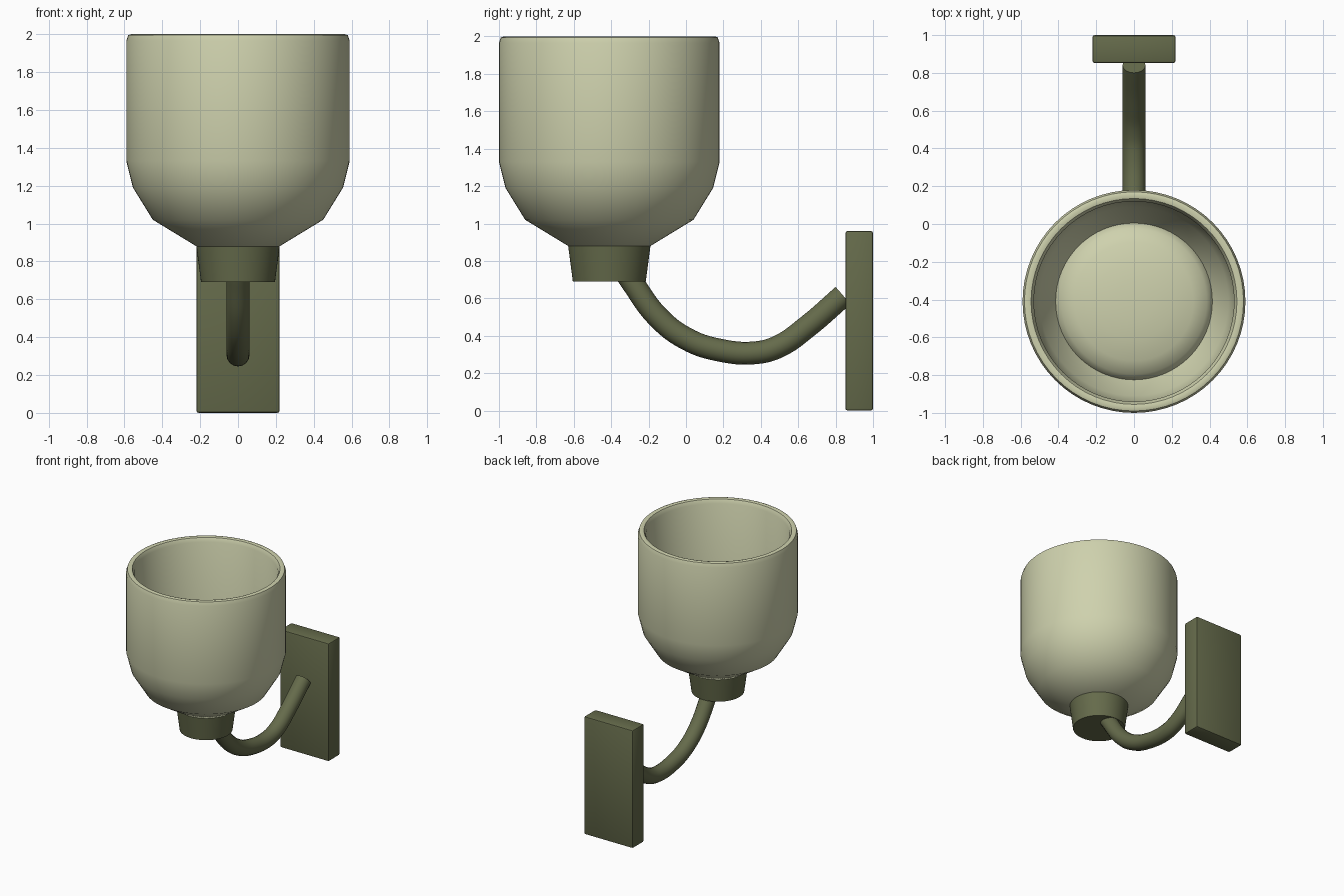
import bpy, bmesh, math
from mathutils import Matrix, Vector

if "Cube" in bpy.data.objects:
    bpy.data.objects.remove(bpy.data.objects["Cube"])

CY = -0.41  # shade axis position in y


def material(name, rgb):
    m = bpy.data.materials.new(name)
    m.diffuse_color = (*rgb, 1)
    m.use_nodes = True
    m.node_tree.nodes["Principled BSDF"].inputs["Base Color"].default_value = m.diffuse_color
    return m


CREAM = material("pale cream", (0.62, 0.64, 0.42))
OLIVE = material("dark olive", (0.130, 0.146, 0.070))


def finish(obj, mat, angle=40):
    obj.data.materials.clear()
    obj.data.materials.append(mat)
    bpy.ops.object.select_all(action='DESELECT')
    obj.select_set(True)
    bpy.context.view_layer.objects.active = obj
    bpy.ops.object.shade_smooth_by_angle(angle=math.radians(angle))


def from_bmesh(name, bm, mat):
    bmesh.ops.recalc_face_normals(bm, faces=bm.faces)
    me = bpy.data.meshes.new(name)
    bm.to_mesh(me)
    bm.free()
    obj = bpy.data.objects.new(name, me)
    bpy.context.collection.objects.link(obj)
    finish(obj, mat)
    return obj


def lathe(name, profile, mat, steps=64):
    bm = bmesh.new()
    vs = [bm.verts.new((r, CY, z)) for r, z in profile]
    es = [bm.edges.new(p) for p in zip(vs, vs[1:])]
    bmesh.ops.spin(bm, geom=vs + es, cent=(0, CY, 0), axis=(0, 0, 1),
                   angle=2 * math.pi, steps=steps)
    bmesh.ops.remove_doubles(bm, verts=bm.verts, dist=1e-4)
    return from_bmesh(name, bm, mat)


# Cup shade: outer wall, rounded rim, inner wall, gently domed floor
dome = [(0.41 * math.cos(a), 1.08 + 0.10 * math.sin(a))
        for a in [math.radians(d) for d in (0, 20, 40, 60, 75)]]
lathe("shade", [(0, 0.88), (0.22, 0.88), (0.45, 1.02), (0.555, 1.19),
                (0.59, 1.33), (0.59, 1.965), (0.58, 1.995), (0.565, 2.0),
                (0.545, 1.995), (0.53, 1.965), (0.53, 1.34), (0.50, 1.21),
                (0.415, 1.07)] + dome + [(0, 1.18)], CREAM)

# Tapered holder under the shade
lathe("holder", [(0, 0.69), (0.195, 0.69), (0.22, 0.88), (0, 0.88)], OLIVE)

# Wall plate
bm = bmesh.new()
bmesh.ops.create_cube(bm, size=1, matrix=Matrix.Translation((0, 0.926, 0.48))
                      @ Matrix.Diagonal((0.44, 0.148, 0.96, 1)))
bmesh.ops.bevel(bm, geom=bm.edges[:], offset=0.012, segments=2,
                profile=0.5, affect='EDGES')
from_bmesh("wall_plate", bm, OLIVE)

# Curved arm
path = [(-0.34, 0.765), (-0.29, 0.69), (-0.15, 0.50), (0, 0.385),
        (0.17, 0.325), (0.38, 0.31), (0.50, 0.345), (0.65, 0.45),
        (0.84, 0.615)]
cu = bpy.data.curves.new("arm", 'CURVE')
cu.dimensions = '3D'
cu.bevel_depth = 0.061
cu.bevel_resolution = 6
cu.resolution_u = 6
cu.use_fill_caps = True
sp = cu.splines.new('BEZIER')
sp.bezier_points.add(len(path) - 1)
for p, (y, z) in zip(sp.bezier_points, path):
    p.co = (0, y, z)
    p.handle_left_type = p.handle_right_type = 'AUTO'
arm = bpy.data.objects.new("arm", cu)
bpy.context.collection.objects.link(arm)
bpy.ops.object.select_all(action='DESELECT')
arm.select_set(True)
bpy.context.view_layer.objects.active = arm
bpy.ops.object.convert(target='MESH')
finish(bpy.context.object, OLIVE)
